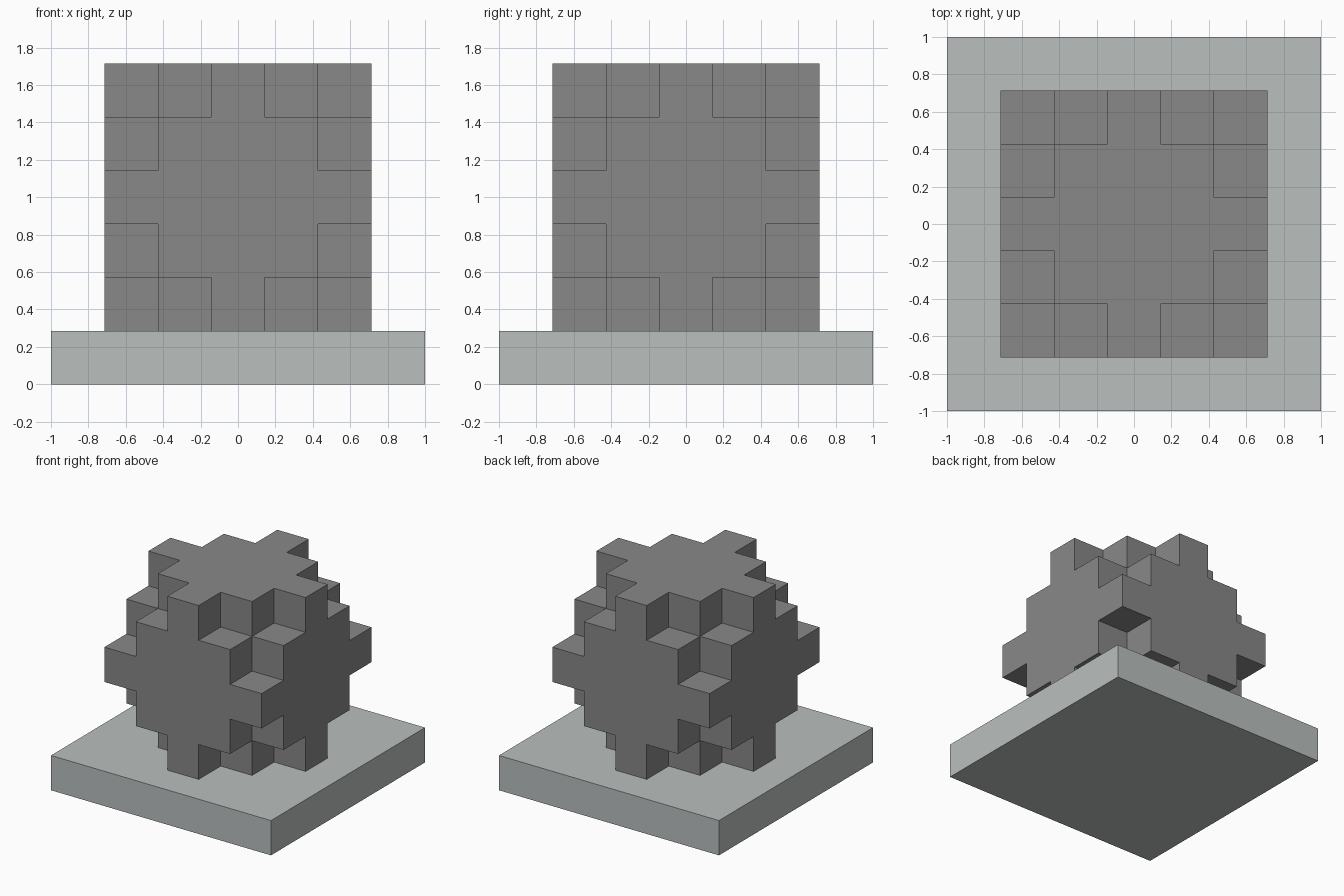
import bpy
import bmesh
import math
from itertools import product
from mathutils import Vector

CELL = 2 / 7        # block size: the base is seven blocks wide
RADIUS_SQ = 8       # blocks whose centres lie within this squared distance

cube = bpy.data.objects.get("Cube")
if cube:
    bpy.data.objects.remove(cube, do_unlink=True)


def make_material(name, rgb):
    mat = bpy.data.materials.new(name)
    mat.use_nodes = True
    colour = (*rgb, 1)
    mat.diffuse_color = colour
    mat.node_tree.nodes["Principled BSDF"].inputs["Base Color"].default_value = colour
    return mat


def add_object(name, bm, mat, z):
    mesh = bpy.data.meshes.new(name)
    bm.to_mesh(mesh)
    bm.free()
    mesh.materials.append(mat)
    obj = bpy.data.objects.new(name, mesh)
    obj.location.z = z
    bpy.context.collection.objects.link(obj)
    return obj


def inside(cell):
    return cell.length_squared < RADIUS_SQ + 0.5


def add_block_side(bm, cell, normal):
    """Add one outward-facing square on the given side of a block."""
    u = Vector((normal.y, normal.z, normal.x))
    v = normal.cross(u)
    centre = cell + normal / 2
    corners = [centre + (a * u + b * v) / 2
               for a, b in ((-1, -1), (1, -1), (1, 1), (-1, 1))]
    bm.faces.new([bm.verts.new(c * CELL) for c in corners])


stone = make_material("dark grey stone", (0.246, 0.246, 0.246))
pale = make_material("pale grey", (0.49, 0.521, 0.515))

# Base slab
bm = bmesh.new()
bmesh.ops.create_cube(bm, size=1)
bmesh.ops.scale(bm, vec=(2, 2, CELL), verts=bm.verts)
add_object("base_slab", bm, pale, CELL / 2)

# Block sphere: only the exposed sides, merged into clean flat faces
bm = bmesh.new()
directions = [Vector([s if i == axis else 0 for i in range(3)])
              for axis in range(3) for s in (-1, 1)]
for cell in map(Vector, product(range(-2, 3), repeat=3)):
    if inside(cell):
        for normal in directions:
            if not inside(cell + normal):
                add_block_side(bm, cell, normal)
bmesh.ops.remove_doubles(bm, verts=bm.verts, dist=0.001)
bmesh.ops.dissolve_limit(bm, angle_limit=math.radians(1),
                         verts=bm.verts, edges=bm.edges)
add_object("block_sphere", bm, stone, CELL * 3.5)
